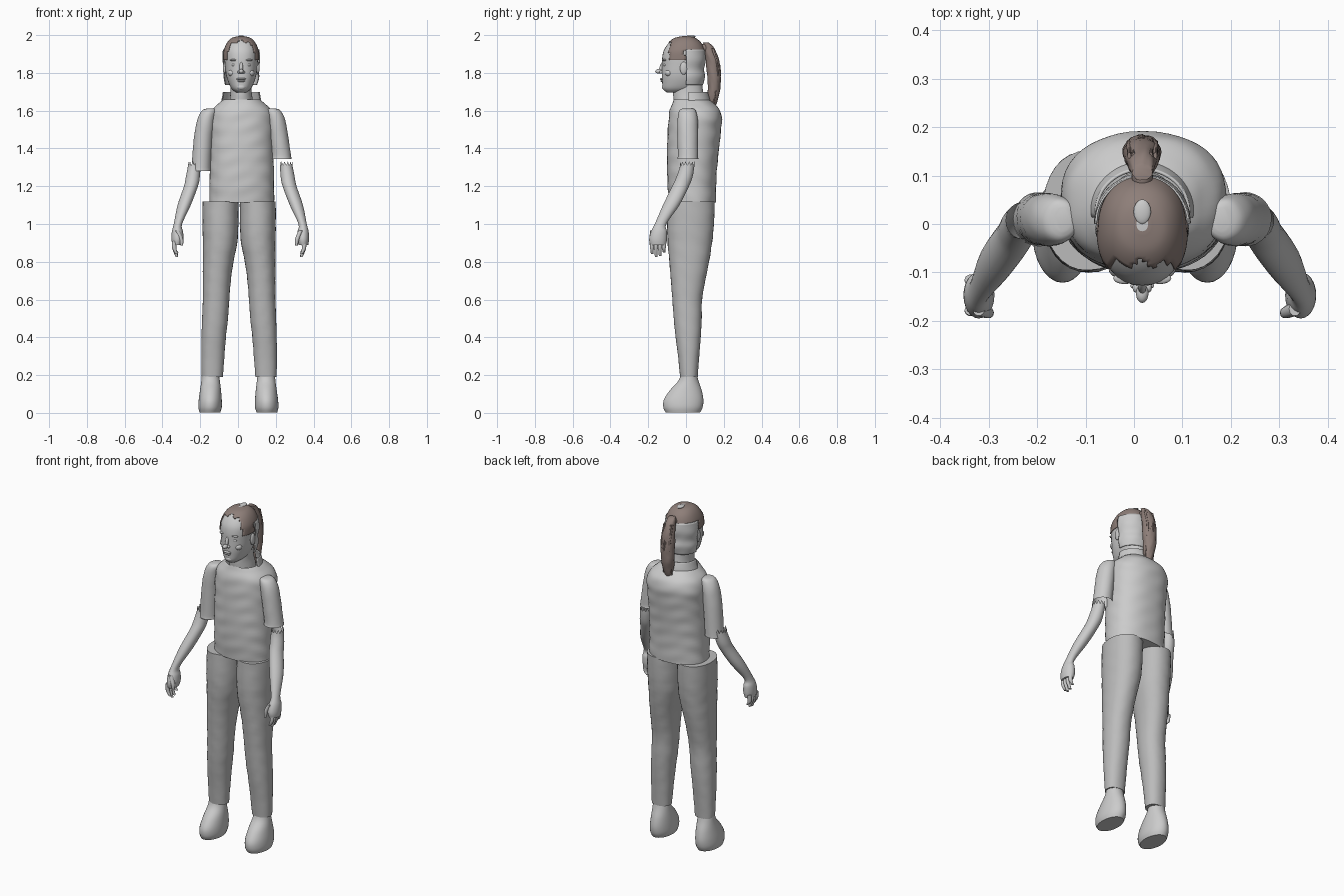
import bpy, bmesh, math
from mathutils import Vector

cube = bpy.data.objects.get("Cube")
if cube:
    bpy.data.objects.remove(cube)


def material(name, rgb):
    m = bpy.data.materials.new(name)
    m.use_nodes = True
    m.diffuse_color = (*rgb, 1)
    bsdf = m.node_tree.nodes["Principled BSDF"]
    bsdf.inputs["Base Color"].default_value = (*rgb, 1)
    bsdf.inputs["Roughness"].default_value = 0.7
    return m


SKIN = material("light grey", (0.6, 0.6, 0.6))
CLOTH = material("mid grey", (0.5, 0.5, 0.5))
HAIR = material("brown grey", (0.27, 0.21, 0.19))


def finish(name, bm, mat, angle=50):
    bmesh.ops.recalc_face_normals(bm, faces=bm.faces)
    me = bpy.data.meshes.new(name)
    bm.to_mesh(me)
    bm.free()
    ob = bpy.data.objects.new(name, me)
    bpy.context.collection.objects.link(ob)
    me.materials.append(mat)
    bpy.ops.object.select_all(action='DESELECT')
    ob.select_set(True)
    bpy.context.view_layer.objects.active = ob
    bpy.ops.object.shade_smooth_by_angle(angle=math.radians(angle))
    return ob


def spline(rows, n):
    """Smooth curve through rows of numbers, n steps per gap."""
    out = []
    for i in range(len(rows) - 1):
        a, b, c, d = (rows[max(0, min(len(rows) - 1, i + k))] for k in (-1, 0, 1, 2))
        for s in range(n):
            t = s / n
            out.append([0.5 * (2 * q + (r - p) * t + (2 * p - 5 * q + 4 * r - u) * t * t
                               + (3 * q - p - 3 * r + u) * t ** 3)
                        for p, q, r, u in zip(a, b, c, d)])
    return out + [list(rows[-1])]


def loft(name, rings, mat, sides=32, n=4, mirror=None, power=1.0, ripple=0.0,
         caps=(True, True), arc=None, keep=None, zig=0.0, grow=0.0):
    """Skin over horizontal rings given as (z, x0, x1, y0, y1)."""
    bm = bmesh.new()
    rows = []
    start, sweep = arc or (0, math.tau)
    count = sides + 1 if arc else sides
    for j, (z, x0, x1, y0, y1) in enumerate(spline(rings, n)):
        row = []
        for i in range(count):
            a = start + sweep * i / sides
            c, s = math.cos(a), math.sin(a)
            w = 1 + ripple * math.sin(z * 70 + 3 * math.sin(2 * a)) * math.cos(3 * a + z * 9)
            x = (x0 + x1) / 2 + ((x1 - x0) / 2 + grow) * w * math.copysign(abs(c) ** power, c)
            y = (y0 + y1) / 2 + ((y1 - y0) / 2 + grow) * w * math.copysign(abs(s) ** power, s)
            if mirror is not None:
                x = mirror - x
            row.append(bm.verts.new((x, y, z + (zig * (i % 2) if j == 0 else 0))))
        rows.append(row)
    for p, q in zip(rows, rows[1:]):
        for i in range(sides):
            k = (i + 1) % count
            bm.faces.new((p[i], p[k], q[k], q[i]))
    for use, row in zip(caps, (rows[0], rows[-1])):
        if use and not arc:
            bm.faces.new(row)
    if keep:
        drop = [f for f in bm.faces if not keep(f.calc_center_median())]
        bmesh.ops.delete(bm, geom=drop, context='FACES')
    return finish(name, bm, mat)


def blob(name, loc, size, mat=SKIN, tilt=0.0):
    bm = bmesh.new()
    bmesh.ops.create_uvsphere(bm, u_segments=16, v_segments=10, radius=1)
    for v in bm.verts:
        p = Vector(v.co[i] * size[i] for i in range(3))
        c, s = math.cos(tilt), math.sin(tilt)
        v.co = Vector(loc) + Vector((p.x, c * p.y - s * p.z, s * p.y + c * p.z))
    return finish(name, bm, mat)


def thicken(ob, depth):
    mod = ob.modifiers.new("thickness", 'SOLIDIFY')
    mod.thickness = depth


# Head and neck
MID = 0.017
head = [(z, MID - w, MID + w, y0, y1) for z, w, y0, y1 in [
    (1.695, .025, -.10, .0), (1.715, .05, -.122, .05), (1.75, .068, -.126, .075),
    (1.79, .08, -.128, .088), (1.84, .086, -.127, .094), (1.88, .089, -.126, .096),
    (1.92, .087, -.117, .094), (1.96, .07, -.09, .075), (1.985, .045, -.055, .045),
    (1.994, .012, -.015, .015)]]
loft("head", head, SKIN, power=.92)
loft("neck", [(1.56, -.06, .095, -.06, .11), (1.65, -.045, .08, -.065, .1),
              (1.7, -.04, .072, -.068, .09), (1.78, -.04, .072, -.06, .085)], SKIN)

# Face details
blob("nose_bridge", (MID, -.128, 1.83), (.009, .012, .035), tilt=-.35)
blob("nose_tip", (MID, -.143, 1.808), (.013, .02, .012))
blob("upper_lip", (MID, -.127, 1.768), (.025, .01, .006))
blob("lower_lip", (MID, -.126, 1.757), (.021, .01, .006))
blob("chin", (MID, -.113, 1.725), (.024, .015, .016))
for s, side in ((1, "left"), (-1, "right")):
    blob(side + "_nostril", (MID + s * .012, -.131, 1.804), (.008, .011, .008))
    blob(side + "_brow", (MID + s * .036, -.112, 1.868), (.024, .012, .006))
    blob(side + "_eye", (MID + s * .036, -.11, 1.842), (.016, .01, .008))
    blob(side + "_cheek", (MID + s * .046, -.09, 1.80), (.024, .022, .02))
    blob(side + "_ear", (MID + s * .088, -.012, 1.825), (.009, .02, .034))

# Hair cap with stepped hairline, pale crown patch and tail
cap = loft("hair_cap", head, HAIR, sides=48, n=6, power=.92, grow=.005,
           keep=lambda c: c.z > (1.87 if c.y < -.005 else 1.92)
           and c.y > -.083 + .008 * math.sin(c.x * 130))
thicken(cap, .004)
blob("crown_patch", (MID, .025, 1.992), (.018, .026, .007))
blob("hair_knot", (MID, .098, 1.93), (.022, .035, .025), HAIR)
loft("hair_tail", [(1.96, -.004, .038, .09, .12), (1.93, -.01, .044, .095, .15),
                   (1.86, -.02, .052, .105, .176), (1.75, -.022, .054, .115, .184),
                   (1.67, -.014, .046, .115, .172), (1.61, .004, .028, .125, .15)],
     HAIR, ripple=.07)
for i in range(7):
    x = MID + (i - 3) * .009
    loft(f"tail_strand_{i + 1}", [(1.93, x - .004, x + .004, .135, .148),
                                  (1.8, x - .006, x + .006, .165, .186 - abs(i - 3) * .004),
                                  (1.6 + .015 * (i % 3), x - .002, x + .002, .135, .142)],
         HAIR, sides=8)

# Curved panel behind the head and standing collar
panel = loft("back_head_panel", [(1.735, -.068, .102, -.09, .09), (1.78, -.078, .112, -.095, .1),
                                 (1.82, -.076, .11, -.09, .096), (1.87, -.083, .117, -.1, .104),
                                 (1.925, -.08, .114, -.1, .1)],
             SKIN, arc=(0, math.pi), ripple=.012)
thicken(panel, .004)
collar = loft("collar", [(1.645, -.09, .125, -.07, .13), (1.67, -.085, .12, -.07, .125),
                         (1.7, -.08, .115, -.06, .115)],
              SKIN, arc=(-.15, math.pi + .3))
thicken(collar, .006)

# Shirt
shirt = [(z, .02 - w, .02 + w, y0, y1) for z, w, y0, y1 in [
    (1.115, .172, -.088, .158), (1.2, .17, -.097, .16), (1.3, .17, -.1, .165),
    (1.4, .168, -.1, .175), (1.5, .17, -.096, .186), (1.56, .17, -.092, .19),
    (1.605, .155, -.085, .178), (1.64, .12, -.072, .145), (1.66, .095, -.065, .12)]]
loft("shirt", shirt, SKIN, sides=48, n=6, power=.88, ripple=.012, caps=(True, False))

# Limbs, built for the left and mirrored to the right
leg = [(1.12, .01, .2, -.095, .152), (1.0, .01, .2, -.1, .148), (.9, .016, .198, -.097, .138),
       (.8, .036, .198, -.088, .122), (.7, .05, .198, -.08, .102), (.6, .058, .198, -.072, .085),
       (.5, .065, .202, -.065, .083), (.4, .076, .205, -.055, .078), (.3, .084, .206, -.042, .07),
       (.19, .092, .204, -.032, .062)]
shoe = [(.215, .105, .195, -.025, .055), (.17, .1, .198, -.04, .066), (.12, .094, .205, -.085, .083),
        (.07, .09, .212, -.117, .092), (.03, .09, .214, -.12, .088), (.003, .098, .208, -.108, .075)]
forearm = [(1.31, .222, .288, -.03, .045), (1.25, .226, .3, -.05, .035),
           (1.2, .236, .31, -.073, .016), (1.1, .274, .344, -.122, -.035),
           (1.0, .32, .364, -.165, -.104), (.96, .315, .374, -.185, -.1),
           (.92, .312, .376, -.195, -.1), (.89, .32, .372, -.19, -.106)]
for s, side in ((1, "left"), (-1, "right")):
    def flip(centre):
        return None if s > 0 else 2 * centre
    loft(side + "_trouser_leg", leg, CLOTH, mirror=flip(.006), ripple=.012, power=.92)
    loft(side + "_shoe", shoe, SKIN, mirror=flip(.002))
    low = 1.345 if s > 0 else 1.28
    loft(side + "_sleeve", [(1.612, .165, .196, -.015, .035), (1.6, .148, .225, -.035, .052),
                            (1.55, .155, .25, -.045, .062), (1.45, .168, .268, -.045, .064),
                            (low + .02, .178, .28, -.043, .064), (low, .176, .284, -.046, .066)],
         SKIN, mirror=flip(MID), ripple=.012, caps=(True, False))
    loft(side + "_forearm", forearm, SKIN, sides=24, mirror=flip(.012),
         caps=(False, True), zig=.022)
    # Fingers and thumb
    for i, length in enumerate((.07, .085, .08, .06)):
        y = -.178 + i * .021
        loft(f"{side}_finger_{i + 1}", [(.91, .335, .362, y - .011, y + .011),
                                        (.87, .338, .36, y - .012, y + .008),
                                        (.91 - length, .328, .342, y - .008, y + .006)],
             SKIN, sides=10, mirror=flip(.006))
    loft(side + "_thumb", [(.965, .32, .345, -.19, -.16), (.92, .302, .325, -.195, -.17),
                           (.885, .303, .316, -.192, -.176)], SKIN, sides=10, mirror=flip(.006))
